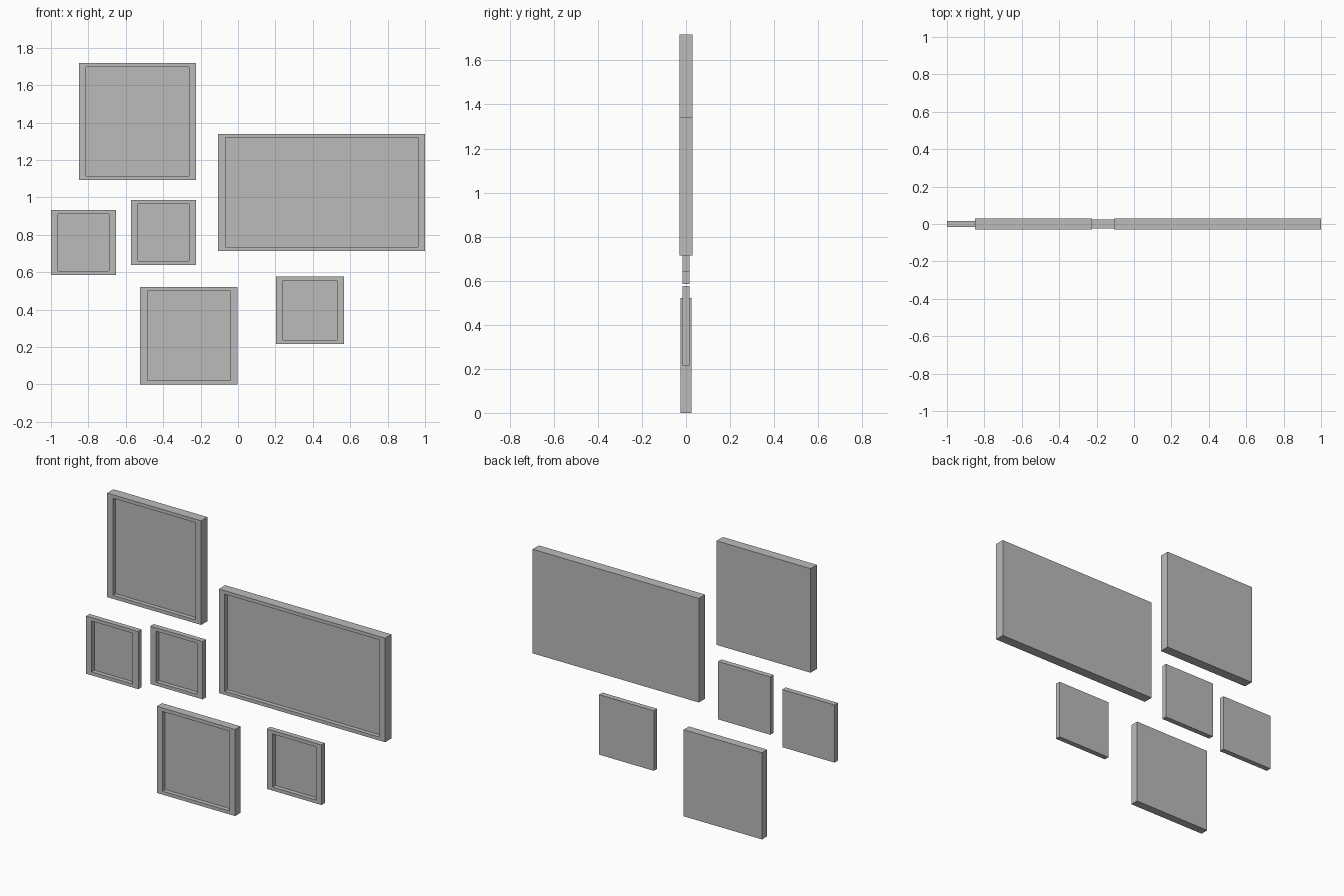
import bpy, bmesh
from mathutils import Vector

cube = bpy.data.objects.get("Cube")
if cube:
    bpy.data.objects.remove(cube)

grey = bpy.data.materials.new("plain_grey")
grey.use_nodes = True
colour = (0.5, 0.5, 0.5, 1)
grey.diffuse_color = colour
grey.node_tree.nodes["Principled BSDF"].inputs["Base Color"].default_value = colour

SIDE, RAIL = 0.038, 0.021   # widths of the upright and level frame edges
RECESS = 0.026              # depth of the panel behind the frame face


def picture_frame(name, x0, x1, z0, z1, thickness):
    """Solid slab whose front face is inset and pushed back."""
    bm = bmesh.new()
    bmesh.ops.create_cube(bm, size=1)
    size = Vector((x1 - x0, thickness, z1 - z0))
    bmesh.ops.scale(bm, vec=size, verts=bm.verts)
    front = min(bm.faces, key=lambda f: f.calc_center_median().y)

    # Frame border: inset, then fit to the edge widths
    bmesh.ops.inset_individual(bm, faces=[front], thickness=RAIL)
    fit = Vector((1 - 2 * SIDE / size.x, 1, 1 - 2 * RAIL / size.z))
    for v in front.verts:
        v.co = Vector((size.x / 2 * fit.x * (1 if v.co.x > 0 else -1), v.co.y,
                       size.z / 2 * fit.z * (1 if v.co.z > 0 else -1)))

    # Recessed panel with square reveals
    inner = bmesh.ops.extrude_discrete_faces(bm, faces=[front])["faces"][0]
    bmesh.ops.translate(bm, vec=(0, RECESS, 0), verts=inner.verts)
    bmesh.ops.recalc_face_normals(bm, faces=bm.faces)

    mesh = bpy.data.meshes.new(name)
    bm.to_mesh(mesh)
    bm.free()
    mesh.materials.append(grey)
    obj = bpy.data.objects.new(name, mesh)
    obj.location = ((x0 + x1) / 2, 0, (z0 + z1) / 2)
    bpy.context.collection.objects.link(obj)


# Wall arrangement: left, right, bottom, top, thickness
picture_frame("large_square_frame", -0.85, -0.224, 1.092, 1.718, 0.06)
picture_frame("wide_frame", -0.106, 1.0, 0.714, 1.34, 0.06)
picture_frame("small_left_frame", -1.0, -0.652, 0.586, 0.933, 0.032)
picture_frame("small_middle_frame", -0.572, -0.224, 0.639, 0.987, 0.032)
picture_frame("medium_bottom_frame", -0.523, -0.002, 0.0, 0.521, 0.05)
picture_frame("small_right_frame", 0.203, 0.567, 0.215, 0.576, 0.032)
